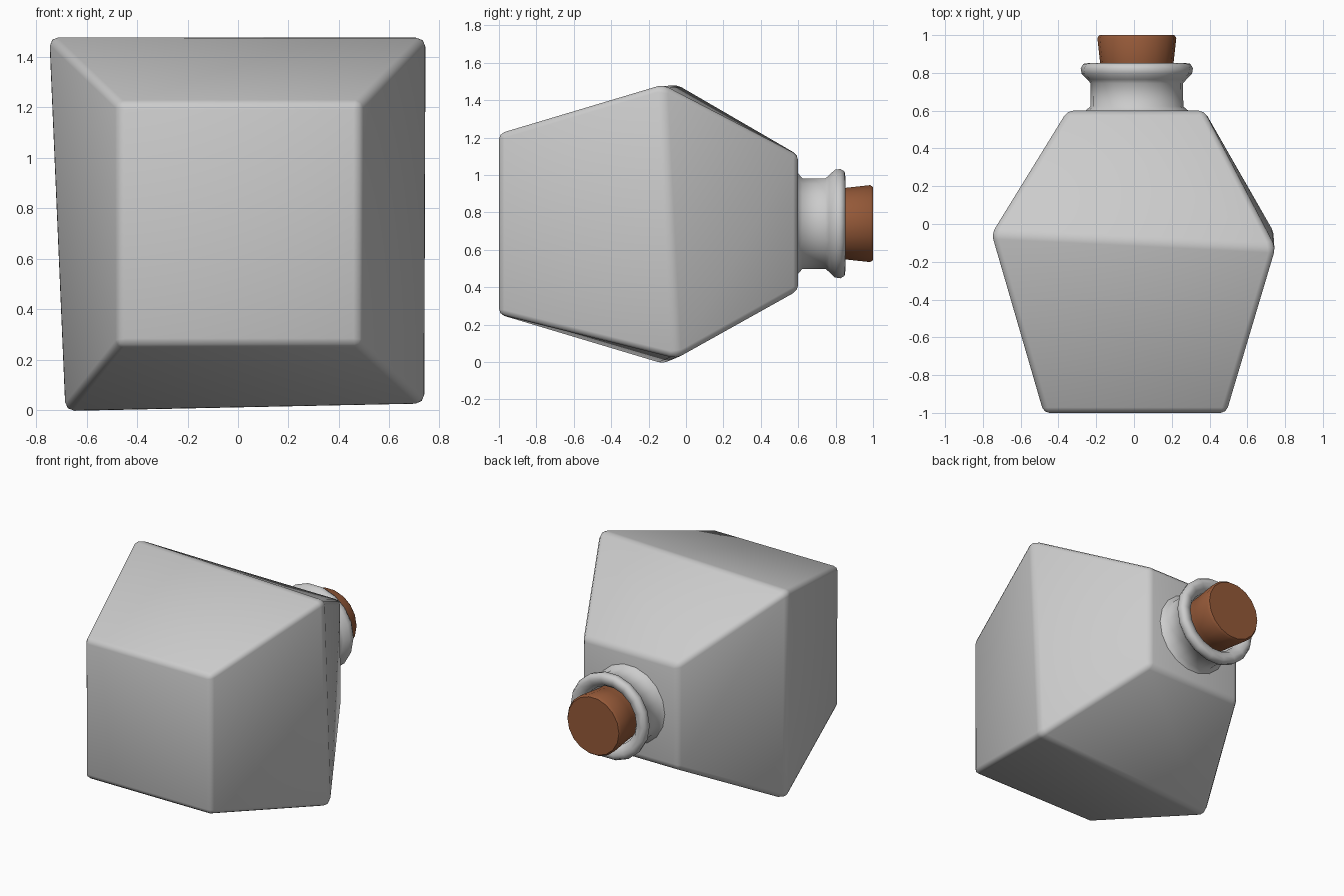
import bpy, bmesh
from math import cos, sin, pi, radians

if "Cube" in bpy.data.objects:
    bpy.data.objects.remove(bpy.data.objects["Cube"])

CX, CZ = 0.015, 0.74   # bottle axis runs along y


def make_object(name, bm, angle):
    bmesh.ops.recalc_face_normals(bm, faces=bm.faces)
    mesh = bpy.data.meshes.new(name)
    bm.to_mesh(mesh)
    bm.free()
    ob = bpy.data.objects.new(name, mesh)
    bpy.context.collection.objects.link(ob)
    bpy.ops.object.select_all(action='DESELECT')
    ob.select_set(True)
    bpy.context.view_layer.objects.active = ob
    bpy.ops.object.shade_smooth_by_angle(angle=radians(angle))
    return ob


def loft(bm, rings, cap_start=True, cap_end=True):
    loops = [[bm.verts.new(p) for p in ring] for ring in rings]
    n = len(loops[0])
    for a, b in zip(loops, loops[1:]):
        for i in range(n):
            j = (i + 1) % n
            bm.faces.new((a[i], a[j], b[j], b[i]))
    if cap_start:
        bm.faces.new(loops[0])
    if cap_end:
        bm.faces.new(loops[-1])


def turned(name, profile, sides, angle, cap_start=True, cap_end=True):
    bm = bmesh.new()
    loft(bm, [[(CX + r * cos(2 * pi * i / sides), y, CZ + r * sin(2 * pi * i / sides))
               for i in range(sides)] for r, y in profile], cap_start, cap_end)
    return make_object(name, bm, angle)


def square(y, cx, cz, h):
    return [(cx + sx * h, y, cz + sz * h) for sx, sz in ((-1, -1), (1, -1), (1, 1), (-1, 1))]


# Faceted glass body: square base, slightly crooked widest ring, square shoulder
bm = bmesh.new()
belly = [(-0.69, -0.12, -0.01), (0.745, -0.05, 0.02), (0.75, -0.125, 1.483), (-0.755, -0.05, 1.485)]
loft(bm, [square(-1.0, 0.005, 0.738, 0.483), belly, square(0.6, 0.01, 0.745, 0.362)])
bmesh.ops.bevel(bm, geom=list(bm.edges), offset=0.03, offset_type='OFFSET',
                segments=2, profile=0.5, affect='EDGES', clamp_overlap=True)
body = make_object("bottle_body", bm, 60)

# Neck with flared foot and rolled rim, open mouth
turned("bottle_neck", [(0.285, 0.585), (0.27, 0.602), (0.246, 0.622), (0.245, 0.745),
                       (0.262, 0.765), (0.292, 0.795), (0.297, 0.825), (0.283, 0.848),
                       (0.255, 0.852), (0.222, 0.84), (0.2, 0.81), (0.195, 0.62)],
       18, 60, False, False)

# Tapered cork
cork = turned("cork", [(0.178, 0.68), (0.194, 0.85), (0.209, 0.985), (0.198, 1.0)], 18, 50)
mat = bpy.data.materials.new("cork_brown")
mat.diffuse_color = (0.3, 0.1, 0.04, 1)
mat.use_nodes = True
mat.node_tree.nodes["Principled BSDF"].inputs["Base Color"].default_value = mat.diffuse_color
cork.data.materials.append(mat)
